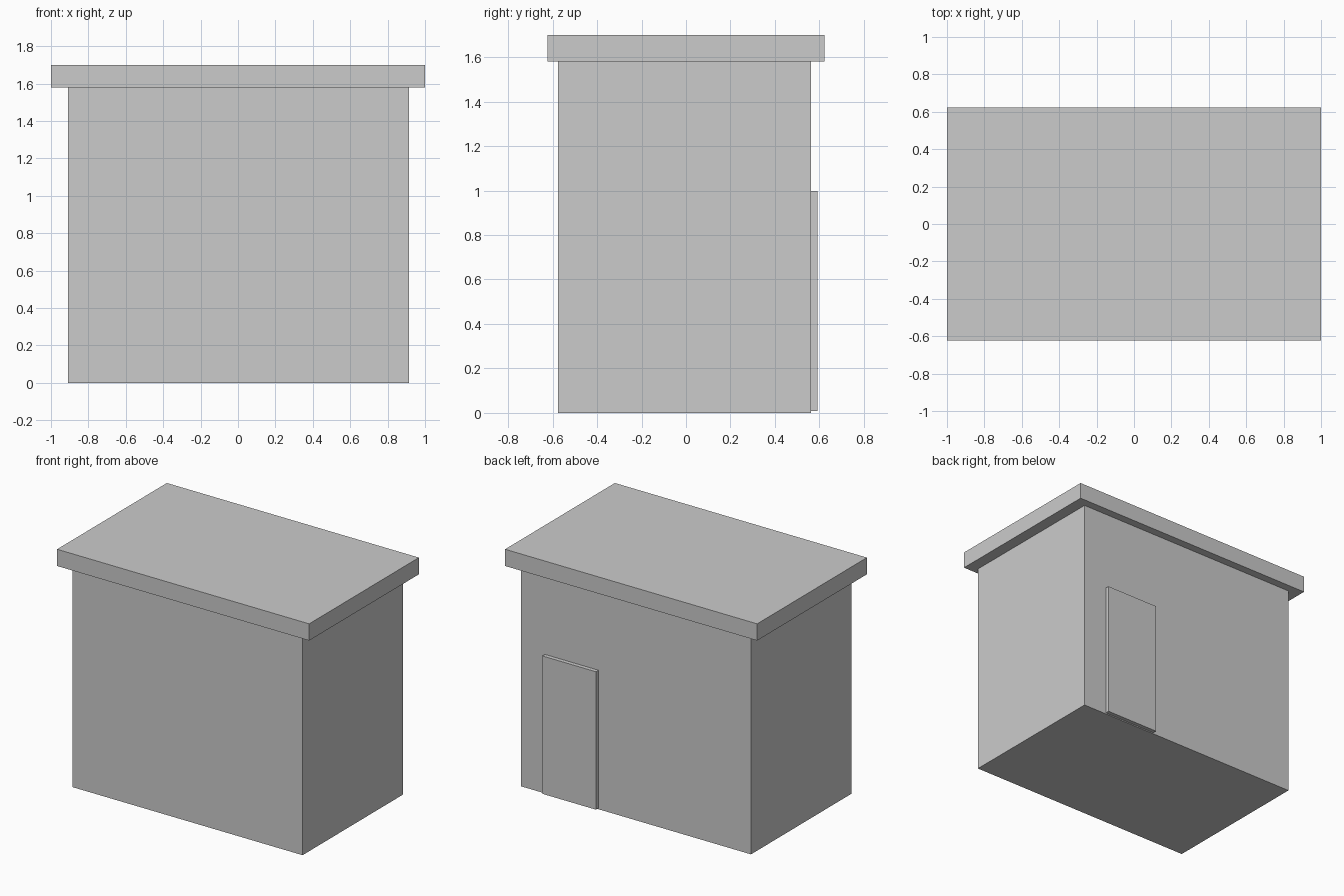
import bpy

if "Cube" in bpy.data.objects:
    bpy.data.objects.remove(bpy.data.objects["Cube"])


def box(name, x, y, z):
    """Flat-sided box from (min, max) ranges on each axis."""
    spans = (x, y, z)
    centre = [(a + b) / 2 for a, b in spans]
    bpy.ops.mesh.primitive_cube_add(size=1, location=centre)
    obj = bpy.context.object
    obj.name = name
    obj.scale = [b - a for a, b in spans]
    bpy.ops.object.transform_apply(location=False, rotation=False, scale=True)
    return obj


# Main shed body
box("walls", (-0.91, 0.915), (-0.575, 0.563), (0.0, 1.58))

# Overhanging flat roof slab
box("roof", (-1.0, 1.0), (-0.622, 0.622), (1.58, 1.70))

# Thin door on the back wall, set just clear of the ground
box("door", (0.30, 0.725), (0.563, 0.592), (0.008, 0.997))
